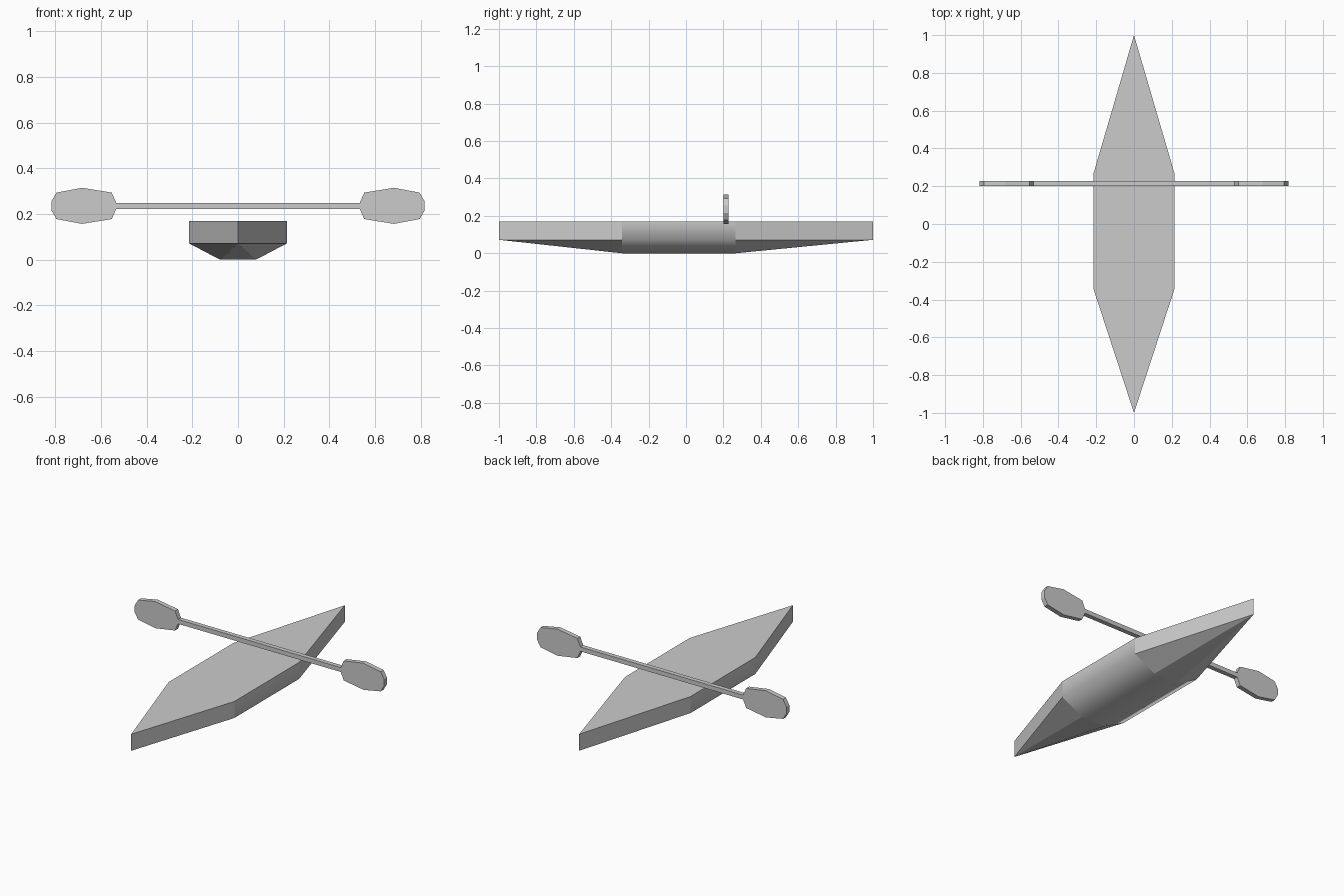
import bpy, bmesh

if "Cube" in bpy.data.objects:
    bpy.data.objects.remove(bpy.data.objects["Cube"])


def finish(name, bm):
    bmesh.ops.recalc_face_normals(bm, faces=bm.faces[:])
    mesh = bpy.data.meshes.new(name)
    bm.to_mesh(mesh)
    bm.free()
    obj = bpy.data.objects.new(name, mesh)
    bpy.context.collection.objects.link(obj)
    return obj


# Hull: two identical mid stations joined to a vertical stem at each end
def build_hull():
    bm = bmesh.new()
    section = [(-0.215, 0.17), (-0.215, 0.072), (-0.078, 0.0),
               (0.078, 0.0), (0.215, 0.072), (0.215, 0.17)]
    stations = [[bm.verts.new((x, y, z)) for x, z in section] for y in (-0.342, 0.265)]
    front, back = stations

    # Middle of the hull, smooth across the chines
    for i in range(5):
        face = bm.faces.new((front[i], front[i + 1], back[i + 1], back[i]))
        face.smooth = True

    # Pointed ends
    tops = []
    for ring, y in ((front, -1.0), (back, 1.0)):
        top = bm.verts.new((0, y, 0.17))
        low = bm.verts.new((0, y, 0.072))
        tops.append(top)
        bm.faces.new((top, low, ring[1], ring[0]))
        bm.faces.new((top, low, ring[4], ring[5]))
        for i in range(1, 4):
            bm.faces.new((low, ring[i], ring[i + 1]))

    # Flat deck
    bm.faces.new((tops[0], front[5], back[5], tops[1], back[0], front[0]))
    return finish("hull", bm)


# Paddle: one quarter outline mirrored to a full silhouette, then extruded
def build_paddle():
    mid_z, y0, thickness = 0.236, 0.2, 0.027
    quarter = [(0.533, 0.013), (0.553, 0.058), (0.683, 0.079),
               (0.795, 0.058), (0.817, 0.02)]
    right = quarter + [(x, -z) for x, z in reversed(quarter)]
    outline = right + [(-x, z) for x, z in reversed(right)]
    bm = bmesh.new()
    face = bm.faces.new([bm.verts.new((x, y0, mid_z + z)) for x, z in outline])
    result = bmesh.ops.extrude_face_region(bm, geom=[face], use_keep_orig=True)
    moved = [g for g in result["geom"] if isinstance(g, bmesh.types.BMVert)]
    bmesh.ops.translate(bm, verts=moved, vec=(0, thickness, 0))
    return finish("paddle", bm)


build_hull()
build_paddle()
